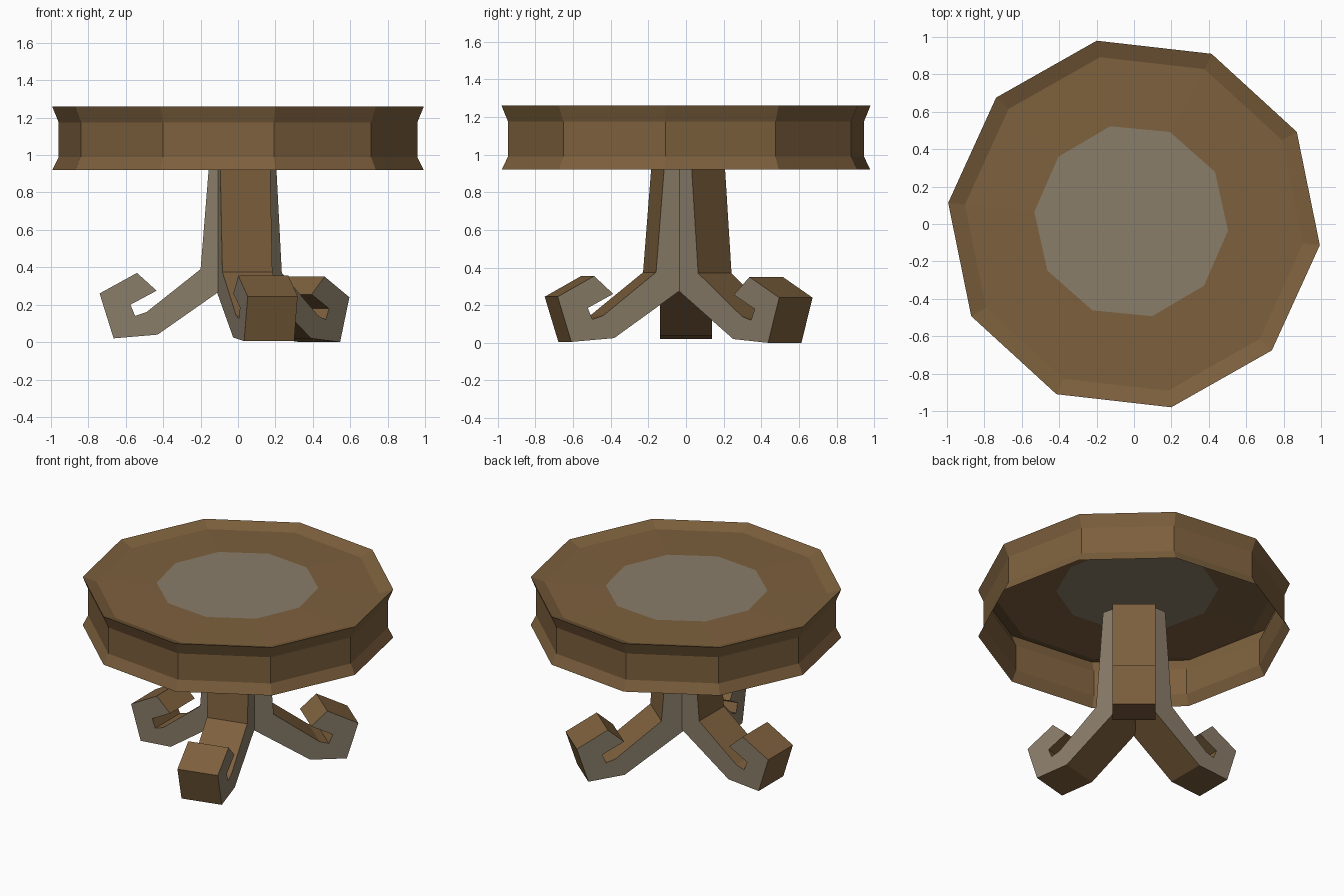
import bpy, bmesh, math

if "Cube" in bpy.data.objects:
    bpy.data.objects.remove(bpy.data.objects["Cube"])

def mat(name, col):
    m = bpy.data.materials.new(name)
    m.diffuse_color = (*col, 1)
    m.use_nodes = True
    m.node_tree.nodes["Principled BSDF"].inputs["Base Color"].default_value = m.diffuse_color
    return m

BROWN = mat("brown wood", (0.205, 0.117, 0.047))
GREY = mat("pale grey wood", (0.254, 0.205, 0.142))

def finish(bm, name):
    me = bpy.data.meshes.new(name)
    bm.to_mesh(me)
    bm.free()
    me.materials.append(BROWN)
    me.materials.append(GREY)
    ob = bpy.data.objects.new(name, me)
    bpy.context.collection.objects.link(ob)
    return ob

# Table top: hollow ten-sided shell, open below, with flared rims and a pale centre
def table_top():
    bm = bmesh.new()
    n = 10
    # radius, height, centre x, centre y, phase in degrees
    rings = [(1.0, 0.92, 0, 0, -6.5), (0.965, 0.99, 0, 0, -6.5),
             (0.965, 1.175, 0, 0, -6.5), (1.0, 1.26, 0, 0, -6.5),
             (0.91, 1.228, 0, 0, -6.5), (0.52, 1.235, -0.015, 0.015, -5.5)]
    loops = []
    for r, z, cx, cy, ph in rings:
        angs = [math.radians(ph + 360 * i / n) for i in range(n)]
        loops.append([bm.verts.new((cx + r * math.cos(a), cy + r * math.sin(a), z)) for a in angs])
    for lo, hi in zip(loops, loops[1:]):
        for i in range(n):
            j = (i + 1) % n
            bm.faces.new((lo[i], lo[j], hi[j], hi[i]))
    bm.faces.new(loops[-1]).material_index = 1
    finish(bm, "table_top")

# Leg: side profile (distance from axis, height) with a curled foot, extruded sideways
PROFILE = [(0.0, 1.07), (0.145, 1.07), (0.2, 0.39), (0.49, 0.16), (0.55, 0.14),
           (0.575, 0.2), (0.435, 0.275), (0.54, 0.37), (0.74, 0.26),
           (0.665, 0.02), (0.43, 0.04), (0.03, 0.32)]

def leg(name, angle, drop=0.0, stretch=1.0, half=0.138):
    bm = bmesh.new()
    a = math.radians(angle)
    c, s = math.cos(a), math.sin(a)
    sides = []
    for w in (-half, half):
        row = []
        for r, z in PROFILE:
            r *= stretch if r > 0.3 else 1
            row.append(bm.verts.new((r * c - w * s, r * s + w * c, z - drop)))
        sides.append(row)
    for row in sides:
        bm.faces.new(row).material_index = 1
    n = len(PROFILE)
    for i in range(n):
        j = (i + 1) % n
        bm.faces.new((sides[0][i], sides[0][j], sides[1][j], sides[1][i]))
    bmesh.ops.recalc_face_normals(bm, faces=bm.faces)
    finish(bm, name)

table_top()
leg("left_leg", 180)
leg("front_leg", -75.5, 0.015)
leg("back_right_leg", 50, 0.02, 1.03)
